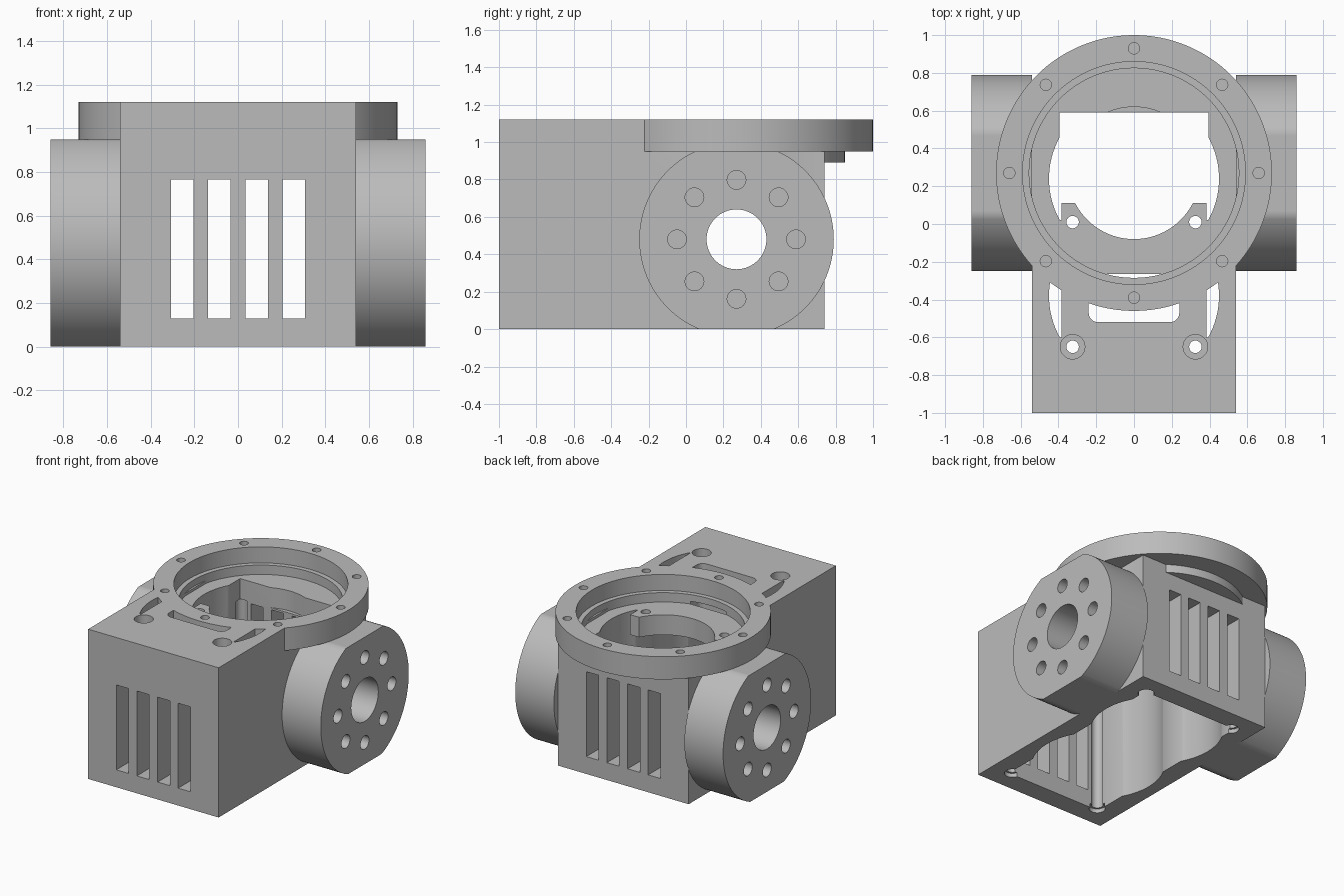
import bpy, bmesh
from math import sin, cos, pi, asin, radians

cube = bpy.data.objects.get("Cube")
if cube:
    bpy.data.objects.remove(cube, do_unlink=True)

grey = bpy.data.materials.new("plain grey")
grey.use_nodes = True
grey.diffuse_color = (0.5, 0.5, 0.5, 1)
grey.node_tree.nodes["Principled BSDF"].inputs["Base Color"].default_value = (0.5, 0.5, 0.5, 1)

HEIGHT = 1.12      # top of the housing
RING_Y = 0.27      # axis of the ring and flanges
SEAT = 0.95        # underside of the ring
ROOF = 0.78        # top of the motor chamber
FLOOR = 0.93       # floor of the ring recess
WALL = 0.395       # half width of the chamber
FLANGE_Z = 0.48
ABOVE, BELOW = 1.3, -0.1


def prism(name, points, low, high, axis="z"):
    """Extrude a flat outline along an axis."""
    place = {"z": lambda a, b, c: (a, b, c), "x": lambda a, b, c: (c, a, b)}[axis]
    bm = bmesh.new()
    bottom = [bm.verts.new(place(a, b, low)) for a, b in points]
    top = [bm.verts.new(place(a, b, high)) for a, b in points]
    bm.faces.new(bottom)
    bm.faces.new(top)
    for i in range(len(points)):
        j = (i + 1) % len(points)
        bm.faces.new((bottom[i], bottom[j], top[j], top[i]))
    bmesh.ops.recalc_face_normals(bm, faces=bm.faces)
    mesh = bpy.data.meshes.new(name)
    bm.to_mesh(mesh)
    bm.free()
    mesh.materials.append(grey)
    obj = bpy.data.objects.new(name, mesh)
    bpy.context.collection.objects.link(obj)
    return obj


def arc(x, y, r, start=0, end=2 * pi, steps=32):
    return [(x + r * cos(start + (end - start) * i / steps),
             y + r * sin(start + (end - start) * i / steps)) for i in range(steps + 1)]


def circle(x, y, r, steps=32):
    return arc(x, y, r, steps=steps)[:-1]


def rect(x0, x1, y0, y1):
    return [(x0, y0), (x1, y0), (x1, y1), (x0, y1)]


def combine(target, operation, points, low, high, axis="z"):
    """Join or cut a prism into the target and discard the helper."""
    helper = prism("helper", points, low, high, axis)
    helper.hide_render = True
    mod = target.modifiers.new("bool", "BOOLEAN")
    mod.operation, mod.solver, mod.object = operation, "EXACT", helper
    bpy.context.view_layer.objects.active = target
    bpy.ops.object.modifier_apply(modifier=mod.name)
    bpy.data.objects.remove(helper, do_unlink=True)


def cut(target, *args):
    combine(target, "DIFFERENCE", *args)


# Main housing with the round boss that overhangs the back
body = prism("housing_body", rect(-0.54, 0.54, -1, 0.74), 0, HEIGHT)
combine(body, "UNION", circle(0, RING_Y, 0.58, 128), 0.89, 1.0)

# Seat for the ring and its inner recess
cut(body, circle(0, RING_Y, 0.73, 128), SEAT, ABOVE)
cut(body, circle(0, RING_Y, 0.555, 128), FLOOR, ABOVE)

# Motor chamber, rear opening and round clearance
cut(body, rect(-WALL, WALL, -0.85, 0.59), BELOW, ROOF)
cut(body, rect(-WALL, WALL, 0.11, 0.59), 0.5, ABOVE)
cut(body, circle(0, RING_Y, 0.35, 96), ROOF, ABOVE)

# Curved reliefs in the side walls
half = asin(0.22 / 0.45)
for y in (-0.38, 0.24):
    for turn in (0, pi):
        inner = 0.385 if turn == 0 else -0.385
        edge = arc(0, y, 0.45, turn - half, turn + half, 24)
        cut(body, [(inner, edge[0][1])] + edge + [(inner, edge[-1][1])], BELOW, ABOVE)

# Rounded slot in the top
slot = []
for x, y, start in ((0.19, -0.315, 0), (-0.19, -0.315, pi / 2),
                    (-0.19, -0.47, pi), (0.19, -0.47, 1.5 * pi)):
    slot += arc(x, y, 0.05, start, start + pi / 2, 8)
cut(body, slot, 0.5, ABOVE)

# Screw holes, counterbores and chamber corner holes
for x in (-0.325, 0.325):
    cut(body, circle(x, -0.65, 0.065), FLOOR, ABOVE)
    for y in (-0.65, 0.01):
        cut(body, circle(x, y, 0.033), 0.5, ABOVE)
for x in (-0.375, 0.375):
    for y in (-0.835, 0.575):
        cut(body, circle(x, y, 0.04), BELOW, ROOF - 0.002)
        cut(body, circle(x, y, 0.055), BELOW, 0.03)

# Ventilation slots through the front and back walls
for x in (-0.256, -0.086, 0.086, 0.256):
    for y0, y1 in ((-1.1, -0.8), (0.5, 0.86)):
        cut(body, rect(x - 0.051, x + 0.051, y0, y1), 0.13, 0.765)

# Bore across both side walls
cut(body, circle(RING_Y, FLANGE_Z, 0.16, 64), -1, 1, "x")

# Top ring with stepped inside and eight blind holes
ring = prism("top_ring", circle(0, RING_Y, 0.73, 128), SEAT, HEIGHT)
cut(ring, circle(0, RING_Y, 0.555, 128), 0.8, ABOVE)
cut(ring, circle(0, RING_Y, 0.59, 128), 1.0, ABOVE)
for x, y in circle(0, RING_Y, 0.66, 8):
    cut(ring, circle(x, y, 0.03, 24), HEIGHT - 0.1, ABOVE)

# Side flanges, flattened above and below, with bolt circles
outline = [(y, min(max(z, 0), SEAT)) for y, z in circle(RING_Y, FLANGE_Z, 0.52, 128)]
parts = [body, ring]
for name, side in (("left_flange", 1), ("right_flange", -1)):
    flange = prism(name, outline, *sorted((side * 0.54, side * 0.86)), "x")
    cut(flange, circle(RING_Y, FLANGE_Z, 0.16, 64), -1, 1, "x")
    for y, z in circle(RING_Y, FLANGE_Z, 0.318, 8):
        cut(flange, circle(y, z, 0.05), *sorted((side * 0.66, side)), "x")
    parts.append(flange)

# Smooth the curved walls and keep the edges sharp
bpy.ops.object.select_all(action="DESELECT")
for part in parts:
    part.select_set(True)
bpy.context.view_layer.objects.active = body
bpy.ops.object.shade_smooth_by_angle(angle=radians(30))
